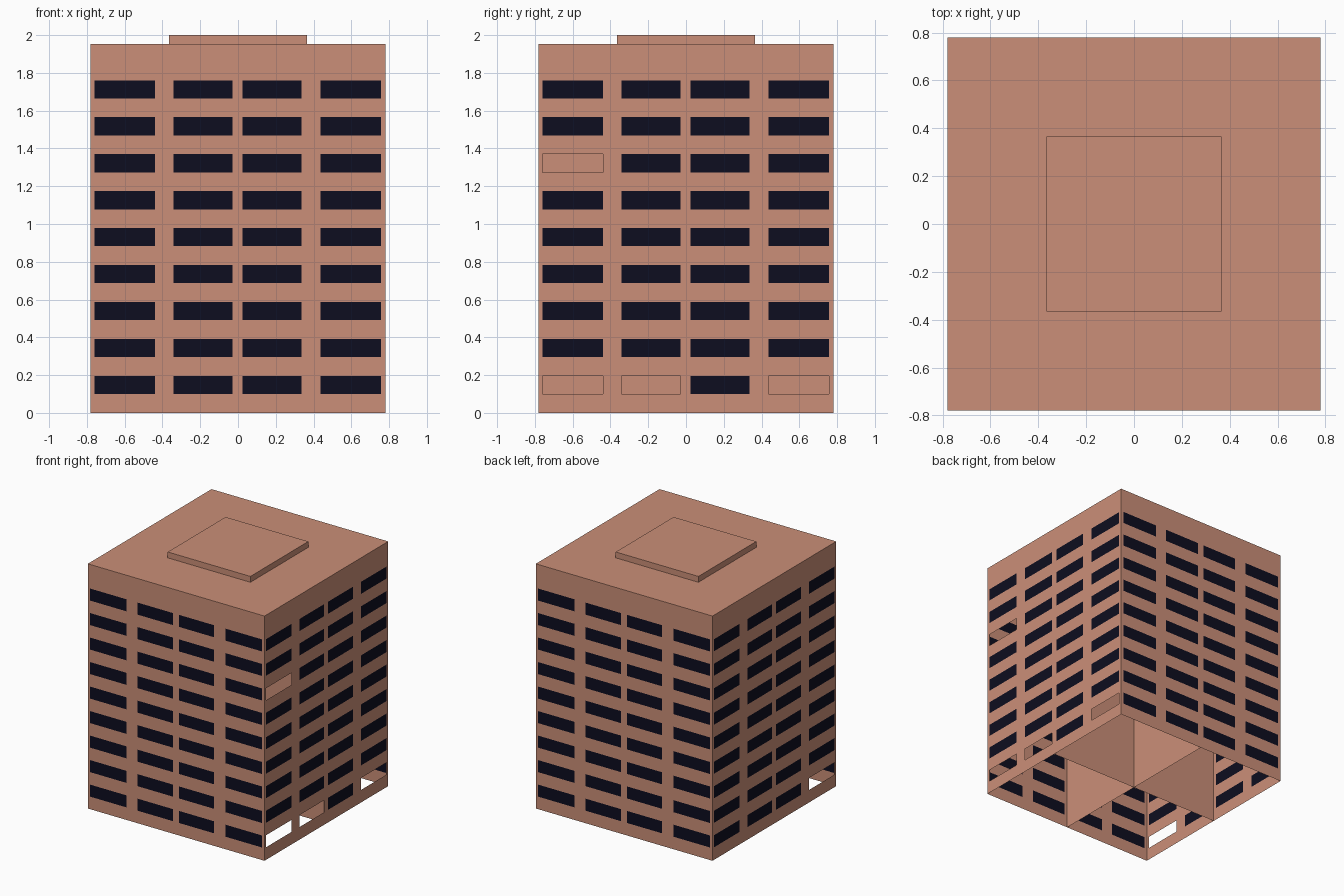
import bpy, bmesh
from math import pi
from mathutils import Matrix

HALF, ROOF, TOP, SLAB = 0.78, 1.953, 2.0, 0.365
FLOORS, FIRST, PITCH, WIN_H = 9, 0.10, 0.1956, 0.096
BAYS = [(-0.759, -0.44), (-0.341, -0.03), (0.024, 0.336), (0.436, 0.756)]

if "Cube" in bpy.data.objects:
    bpy.data.objects.remove(bpy.data.objects["Cube"], do_unlink=True)


def material(name, rgb):
    mat = bpy.data.materials.new(name)
    mat.use_nodes = True
    mat.diffuse_color = (*rgb, 1)
    mat.node_tree.nodes["Principled BSDF"].inputs["Base Color"].default_value = (*rgb, 1)
    return mat


CLAY = material("clay_wall", (0.597, 0.275, 0.188))
GLASS = material("dark_glass", (0.004, 0.004, 0.014))


def finish(name, bm, *mats):
    mesh = bpy.data.meshes.new(name)
    bm.to_mesh(mesh)
    bm.free()
    for m in mats:
        mesh.materials.append(m)
    obj = bpy.data.objects.new(name, mesh)
    bpy.context.collection.objects.link(obj)
    return obj


def wall(name, turn, openings):
    """Thin wall cut into a grid; odd cells both ways are panes or open holes."""
    us = [-HALF] + [u for bay in BAYS for u in bay] + [HALF]
    zs = [0]
    for f in range(FLOORS):
        zs += [FIRST + f * PITCH, FIRST + f * PITCH + WIN_H]
    zs.append(ROOF)
    bm = bmesh.new()
    grid = [[bm.verts.new((u, -HALF, z)) for u in us] for z in zs]
    for j in range(len(zs) - 1):
        for i in range(len(us) - 1):
            window = i % 2 == 1 and j % 2 == 1
            if window and (i // 2, j // 2) in openings:
                continue
            face = bm.faces.new((grid[j][i], grid[j][i + 1],
                                 grid[j + 1][i + 1], grid[j + 1][i]))
            face.material_index = int(window)
    bm.transform(Matrix.Rotation(turn * pi / 2, 4, "Z"))
    finish(name, bm, CLAY, GLASS)


def sheet(name, corners):
    bm = bmesh.new()
    bm.faces.new([bm.verts.new(c) for c in corners])
    finish(name, bm, CLAY)


# Outer walls: each open window is (bay, floor), counted from outside lower left
wall("front_wall", 0, [])
wall("right_wall", 1, [(0, 0), (1, 0), (3, 0), (0, 6)])
wall("back_wall", 2, [])
wall("left_wall", 3, [(3, 0)])

# Roof sheet and inner cross walls; the underside stays open
sheet("roof", [(-HALF, -HALF, ROOF), (HALF, -HALF, ROOF),
               (HALF, HALF, ROOF), (-HALF, HALF, ROOF)])
sheet("partition_across", [(-HALF, 0, 0), (HALF, 0, 0), (HALF, 0, ROOF), (-HALF, 0, ROOF)])
sheet("partition_lengthwise", [(0, -HALF, 0), (0, HALF, 0), (0, HALF, ROOF), (0, -HALF, ROOF)])

# Raised slab on the roof
bm = bmesh.new()
bmesh.ops.create_cube(bm, size=1)
bmesh.ops.scale(bm, vec=(2 * SLAB, 2 * SLAB, TOP - ROOF), verts=bm.verts)
bmesh.ops.translate(bm, vec=(0, 0, (TOP + ROOF) / 2), verts=bm.verts)
finish("roof_slab", bm, CLAY)
